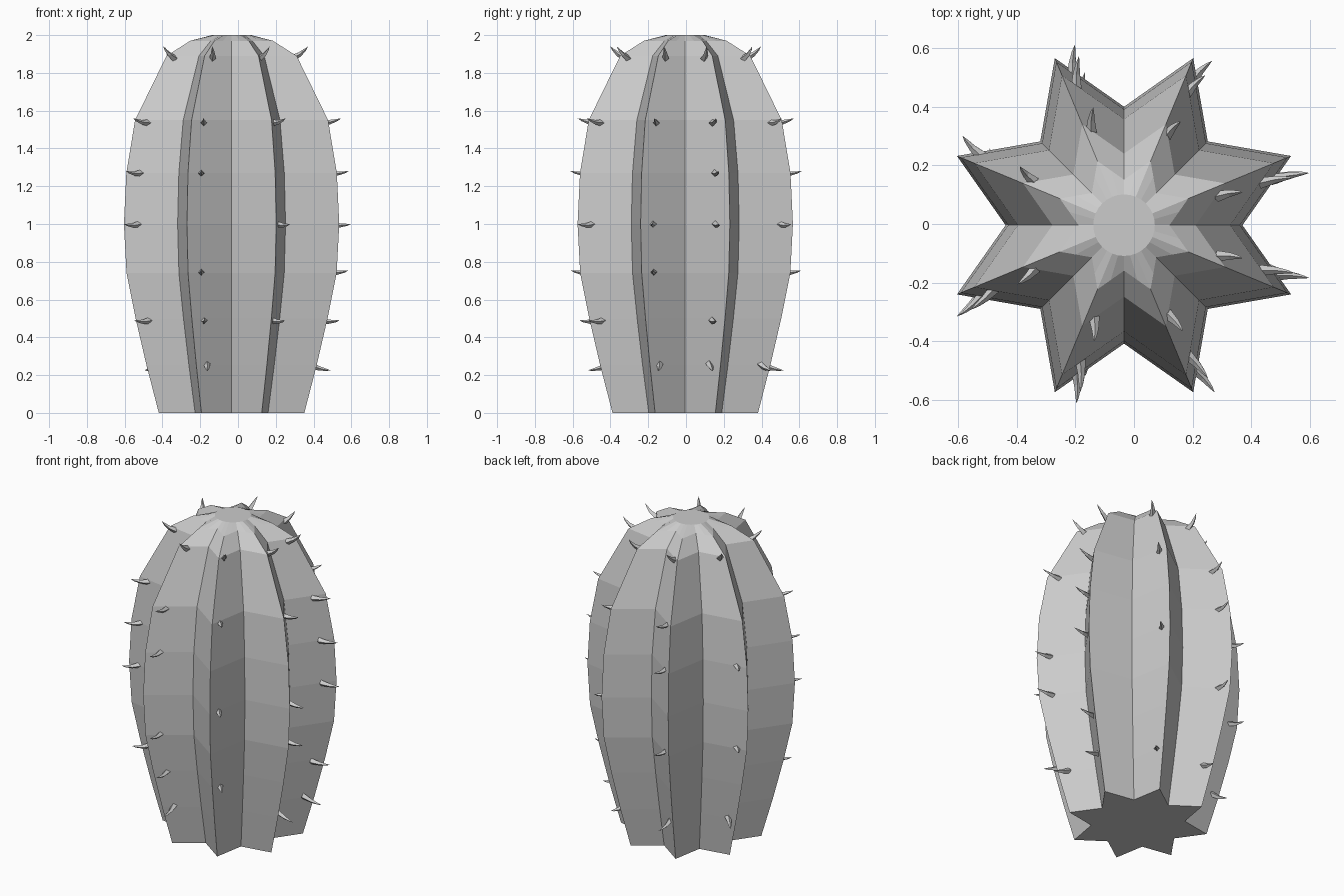
import bpy, bmesh, math
from mathutils import Vector

if "Cube" in bpy.data.objects:
    bpy.data.objects.remove(bpy.data.objects["Cube"])

CX, CY = -0.034, -0.004
VALLEY = 0.655
# ridge radius against height
PROFILE = [(0, 0.417), (0.25, 0.487), (0.5, 0.550), (0.74, 0.602), (1.0, 0.617),
           (1.27, 0.603), (1.55, 0.553), (1.89, 0.373), (1.97, 0.237)]


def make_object(name, bm):
    bmesh.ops.recalc_face_normals(bm, faces=bm.faces)
    me = bpy.data.meshes.new(name)
    bm.to_mesh(me)
    bm.free()
    ob = bpy.data.objects.new(name, me)
    bpy.context.collection.objects.link(ob)
    return ob


def bridge(bm, a, b):
    n = len(a)
    for i in range(n):
        bm.faces.new((a[i], a[(i + 1) % n], b[(i + 1) % n], b[i]))


def radius_at(z):
    for (z0, r0), (z1, r1) in zip(PROFILE, PROFILE[1:]):
        if z <= z1:
            return r0 + (r1 - r0) * (z - z0) / (z1 - z0)
    return PROFILE[-1][1]


# Ribbed body: eight-pointed star cross-section, subdivided so the top closes on a round disc
SUB = 2
rings = []
bm = bmesh.new()
for z, r in PROFILE:
    pts = []
    for k in range(16):
        a = math.radians(22.5 * k)
        rr = r * (VALLEY if k % 2 == 0 else 1)
        pts.append(Vector((CX + rr * math.cos(a), CY + rr * math.sin(a), z)))
    ring = []
    for k in range(16):
        for s in range(SUB):
            ring.append(bm.verts.new(pts[k].lerp(pts[(k + 1) % 16], s / SUB)))
    rings.append(ring)
n = 16 * SUB
rings.append([bm.verts.new((CX + 0.105 * math.cos(2 * math.pi * i / n),
                            CY + 0.105 * math.sin(2 * math.pi * i / n), 2.0)) for i in range(n)])
for a, b in zip(rings, rings[1:]):
    bridge(bm, a, b)
bm.faces.new(rings[0])
bm.faces.new(rings[-1])
make_object("cactus_body", bm)


# Curved four-sided thorn
def thorn(bm, base, d):
    d = Vector(d)
    side = d.cross(Vector((0, 0, 1))).normalized()
    up = side.cross(d).normalized()
    prev = None
    for t, w in ((0, 0.019), (0.45, 0.012), (0.8, 0.006)):
        c = base + d * t - (side * 0.5 + up) * 0.03 * t * (1 - t)
        ring = [bm.verts.new(c + (side * math.cos(a) + up * math.sin(a)) * w)
                for a in (0, math.pi / 2, math.pi, 1.5 * math.pi)]
        if prev:
            bridge(bm, prev, ring)
        else:
            bm.faces.new(ring)
        prev = ring
    tip = bm.verts.new(base + d)
    for i in range(4):
        bm.faces.new((prev[i], prev[(i + 1) % 4], tip))


# Thorn rows: base x, y and tip x, y at the widest height, then the levels used
LEVELS = [(0.26, -0.035), (0.49, 0.0), (0.745, 0.01), (1.0, 0.0),
          (1.27, 0.01), (1.535, 0.025), (1.875, 0.065)]
ROWS = [((-0.20, -0.51), (-0.20, -0.63), (0, 1, 2, 4, 5, 6)),
        ((0.20, -0.49), (0.28, -0.58), (1, 3, 5, 6)),
        ((0.48, -0.175), (0.605, -0.185), (0, 2, 3, 5, 6)),
        ((0.48, 0.155), (0.605, 0.175), (0, 1, 3, 4, 5, 6)),
        ((0.20, 0.49), (0.27, 0.56), (0, 3, 5, 6)),
        ((-0.215, 0.51), (-0.205, 0.63), (0, 2, 4, 5, 6)),
        ((-0.53, 0.235), (-0.60, 0.31), (0, 2, 4, 6)),
        ((-0.52, -0.24), (-0.61, -0.32), (1, 3, 4, 5, 6))]
bm = bmesh.new()
for (bx, by), (tx, ty), used in ROWS:
    for i in used:
        z, dz = LEVELS[i]
        f = radius_at(z) / 0.617
        base = Vector((CX + (bx - CX) * f, CY + (by - CY) * f, z))
        g = 0.7 if i == 6 else 0.95
        thorn(bm, base, ((tx - bx) * g, (ty - by) * g, dz))
make_object("cactus_thorns", bm)
